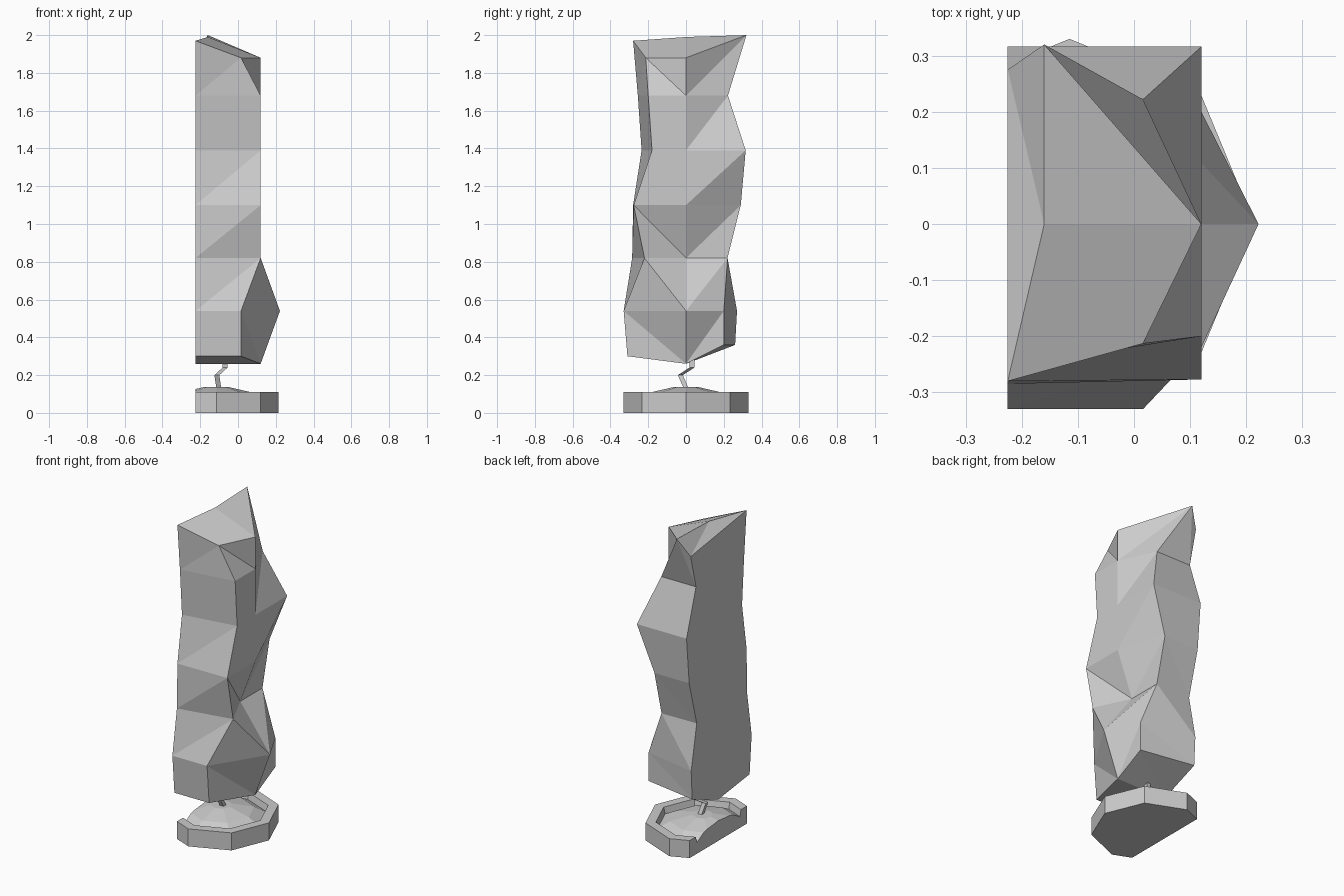
import bpy, bmesh
from math import cos, sin, pi
from mathutils import Vector

if "Cube" in bpy.data.objects:
    bpy.data.objects.remove(bpy.data.objects["Cube"])

WALL = -0.225  # flat back plane


def finish(bm, name):
    bmesh.ops.recalc_face_normals(bm, faces=bm.faces[:])
    bmesh.ops.triangulate(bm, faces=[f for f in bm.faces if len(f.verts) > 4])
    me = bpy.data.meshes.new(name)
    bm.to_mesh(me)
    bm.free()
    ob = bpy.data.objects.new(name, me)
    bpy.context.collection.objects.link(ob)
    return ob


# Faceted body: each ring is back-left, left, centre, right, back-right
# row: y back-left, left (x, y), z left, centre (x, z), right (x, y), z right, y back-right
I, M, O = 0.016, 0.12, 0.222
rows = [
    (-.31, (I, -.31), .30, (M, .26), (M, .20), .36, .26),
    (-.33, (I, -.33), .54, (O, .54), (M, .20), .54, .27),
    (-.285, (M, -.22), .82, (I, .82), (I, .22), .82, .215),
    (-.28, (M, -.277), 1.10, (M, 1.10), (I, .29), 1.10, .29),
    (-.235, (M, -.18), 1.39, (M, 1.39), (M, .316), 1.39, .316),
    (-.255, (M, -.20), 1.68, (M, 1.68), (I, .222), 1.68, .222),
]
rings = [[(WALL, a, zl), (*l, zl), (c[0], 0, c[1]), (*r, zr), (WALL, b, zr)]
         for a, l, zl, c, r, zr, b in rows]
rings.append([(WALL, -.28, 1.97), (I, -.213, 1.88), (M, 0, 1.88),
              (-.16, .32, 2.0), (WALL, .275, 1.89)])

bm = bmesh.new()
R = [[bm.verts.new(p) for p in ring] for ring in rings]
for lo, hi in zip(R, R[1:]):
    for i in range(4):
        # diagonals run up and away from the centre line
        if i == 1 or i == 3:
            a, b = (i + 1, i)
        else:
            a, b = (i, i + 1)
        bm.faces.new((lo[a], lo[b], hi[b]))
        bm.faces.new((lo[a], hi[b], hi[a]))
    bm.faces.new((lo[4], lo[0], hi[0], hi[4]))

# Sloping top with a short ridge
t, top = bm.verts.new((-.16, 0, 1.99)), R[-1]
bm.faces.new((top[0], top[1], top[2], t))
for a, b in ((2, 3), (3, 4), (4, 0)):
    bm.faces.new((top[a], top[b], t))

# Keel-shaped underside
k, bot = bm.verts.new((WALL, 0, .26)), R[0]
bm.faces.new((bot[0], bot[1], bot[2], k))
bm.faces.new((bot[2], bot[3], k))
bm.faces.new((bot[3], bot[4], k))
bm.faces.new((bot[4], bot[0], k))
finish(bm, "faceted_body")

# Eight-sided dish with raised rim and domed filling, cut flat at the wall
CX, N = -0.115, 8
profile = [(.33, 0), (.33, .11), (.27, .11), (.26, .07), (.19, .108), (.06, .138)]
bm = bmesh.new()
loops = [[bm.verts.new((CX + r * cos(2 * pi * i / N), r * sin(2 * pi * i / N), z))
          for i in range(N)] for r, z in profile]
for a, b in zip(loops, loops[1:]):
    for i in range(N):
        j = (i + 1) % N
        bm.faces.new((a[i], a[j], b[j], b[i]))
bm.faces.new(loops[0])
bm.faces.new(loops[-1])
res = bmesh.ops.bisect_plane(bm, geom=bm.verts[:] + bm.edges[:] + bm.faces[:],
                             plane_co=(WALL, 0, 0), plane_no=(-1, 0, 0),
                             clear_outer=True)
cut = [e for e in res["geom_cut"] if isinstance(e, bmesh.types.BMEdge)]
bmesh.ops.edgeloop_fill(bm, edges=cut)
finish(bm, "dish")

# Bent square wick joining dish and body
path = [Vector(p) for p in ((-.10, .005, .12), (-.112, -.03, .20),
                            (-.068, .032, .24), (-.072, .032, .30))]
w = 0.013
bm = bmesh.new()
sq = [[bm.verts.new(p + Vector((w * dx, w * dy, 0)))
       for dx, dy in ((1, 1), (-1, 1), (-1, -1), (1, -1))] for p in path]
for a, b in zip(sq, sq[1:]):
    for i in range(4):
        j = (i + 1) % 4
        bm.faces.new((a[i], a[j], b[j], b[i]))
bm.faces.new(sq[0])
bm.faces.new(sq[-1])
finish(bm, "wick")
